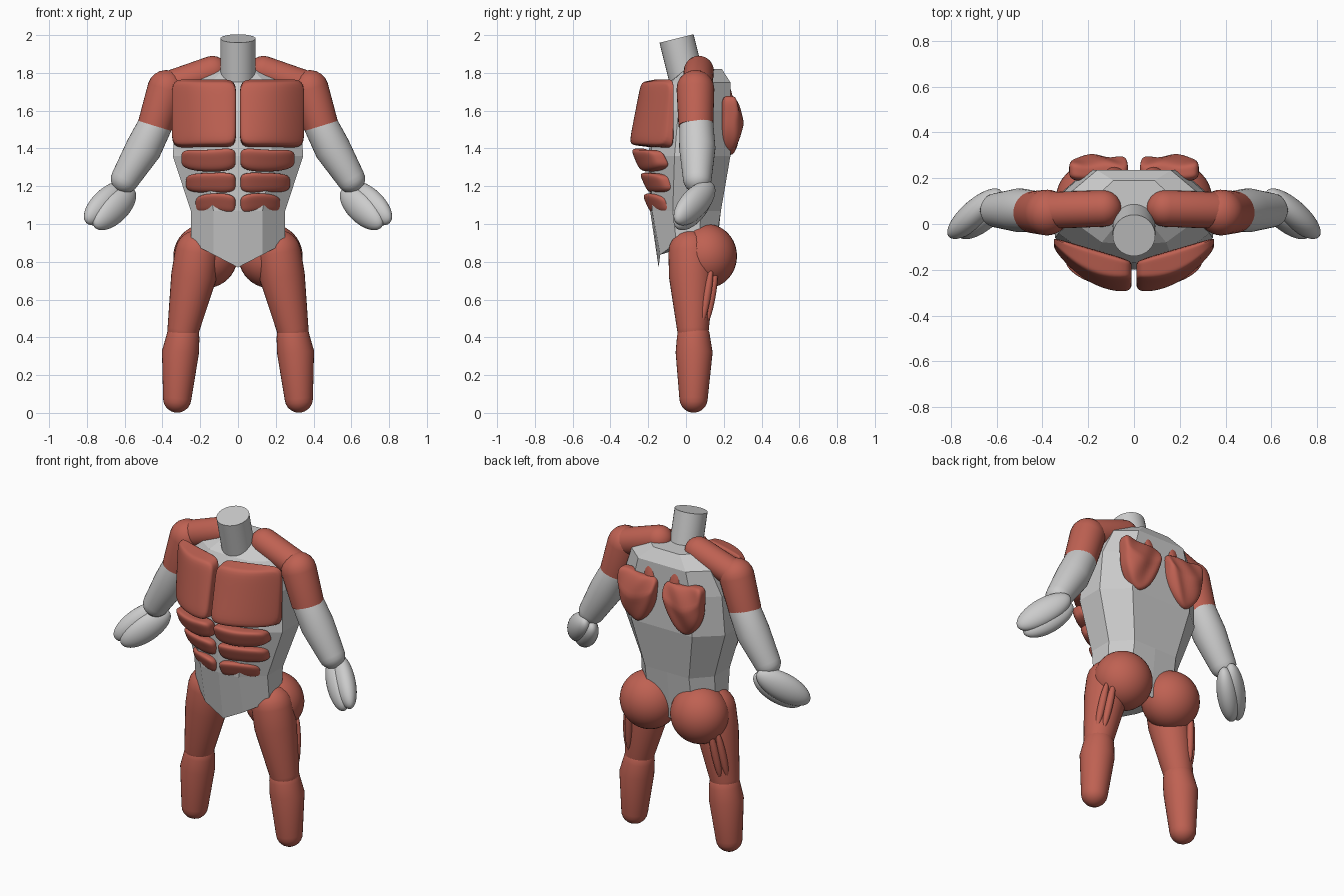
import bpy, bmesh, math
from mathutils import Vector, Matrix

if "Cube" in bpy.data.objects:
    bpy.data.objects.remove(bpy.data.objects["Cube"])

red = bpy.data.materials.new("muscle_red")
red.diffuse_color = (0.52, 0.12, 0.085, 1)
red.use_nodes = True
red.node_tree.nodes["Principled BSDF"].inputs["Base Color"].default_value = red.diffuse_color


def finish(bm, name, mat=None, mirror=True, smooth=True):
    bmesh.ops.recalc_face_normals(bm, faces=bm.faces[:])
    me = bpy.data.meshes.new(name)
    bm.to_mesh(me)
    bm.free()
    ob = bpy.data.objects.new(name, me)
    bpy.context.collection.objects.link(ob)
    if mat:
        me.materials.append(mat)
    if smooth:
        bpy.ops.object.select_all(action='DESELECT')
        ob.select_set(True)
        bpy.context.view_layer.objects.active = ob
        bpy.ops.object.shade_smooth_by_angle(angle=math.radians(40))
    if mirror:
        ob.modifiers.new("Mirror", 'MIRROR').use_axis = (True, False, False)
    return ob


def loft(bm, rings):
    rings = [[bm.verts.new(p) for p in r] for r in rings]
    n = len(rings[0])
    for a, b in zip(rings, rings[1:]):
        for i in range(n):
            j = (i + 1) % n
            bm.faces.new((a[i], a[j], b[j], b[i]))
    bm.faces.new(rings[0])
    bm.faces.new(rings[-1][::-1])


def limb(name, pts, mat=None, start_round=True, end_round=True, mirror=True, n=32):
    """Round tube through (x, y, z, radius) points with optional domed ends."""
    c = [(Vector(p[:3]), p[3]) for p in pts]
    axis = (c[-1][0] - c[0][0]).normalized()
    dome = [math.radians(a) for a in (85, 70, 52, 35, 18)]
    prof = list(c)
    if start_round:
        p, r = c[0]
        prof = [(p - axis * r * math.sin(a), r * math.cos(a)) for a in dome] + prof
    if end_round:
        p, r = c[-1]
        prof += [(p + axis * r * math.sin(a), r * math.cos(a)) for a in dome[::-1]]
    q = axis.to_track_quat('Z', 'Y')
    bm = bmesh.new()
    loft(bm, [[p + q @ Vector((r * math.cos(t), r * math.sin(t), 0))
               for t in (2 * math.pi * i / n for i in range(n))] for p, r in prof])
    return finish(bm, name, mat, mirror)


def ellipsoid(name, center, radii, mat=None, direction=(0, 0, 1)):
    m = (Matrix.Translation(center) @ Vector(direction).to_track_quat('Z', 'Y').to_matrix().to_4x4()
         @ Matrix.Diagonal((*radii, 1)))
    bm = bmesh.new()
    bmesh.ops.create_uvsphere(bm, u_segments=32, v_segments=20, radius=1, matrix=m)
    return finish(bm, name, mat)


def pad(name, warp, power=6):
    """Rounded block on [-1, 1] cubed, bent into place by warp(u, w, v)."""
    bm = bmesh.new()
    bmesh.ops.create_cube(bm, size=2)
    bmesh.ops.subdivide_edges(bm, edges=bm.edges[:], cuts=13, use_grid_fill=True)
    for vert in bm.verts:
        c = vert.co
        k = sum(abs(a) ** power for a in c) ** (1 / power)
        vert.co = warp(*(c / k))
    return finish(bm, name, red)


def mix(a, b, s):
    return a + (b - a) * (s + 1) / 2


# faceted torso: z, half width, front y, back y
rings = []
for i, (z, w, f, b) in enumerate([(0.77, 0.25, -0.145, 0.15), (1.07, 0.25, -0.19, 0.185),
                                  (1.36, 0.345, -0.20, 0.235), (1.60, 0.33, -0.17, 0.235),
                                  (1.75, 0.27, -0.09, 0.235), (1.82, 0.15, -0.01, 0.19)]):
    d = b - f
    half = [(0, f), (0.52, f + 0.03 * d), (1, f + 0.32 * d), (1, b - 0.28 * d), (0.6, b), (0, b)]
    outline = half + [(-x, y) for x, y in half[-2:0:-1]]
    rings.append([(x * w, y, z + (0.13 * abs(x) if i == 0 else 0)) for x, y in outline])
bm = bmesh.new()
loft(bm, rings)
finish(bm, "torso", mirror=False, smooth=False)

# neck
limb("neck", [(0, 0.015, 1.72, 0.093), (0, -0.05, 1.982, 0.093)], None, False, False, False)


# chest
def chest(u, w, v):
    t = (u + 1) / 2
    front = -0.305 + 0.19 * t ** 2.3 + 0.07 * (v + 1) / 2 * (1 - 0.6 * t)
    back = -0.16 + 0.10 * t
    return (0.18 + 0.17 * u, mix(front, back, w), 1.585 + 0.175 * v + 0.01 * w * v)


pad("chest_muscle", chest, 8)

# abdominals
for i, (z0, z1, x1, f) in enumerate([(1.285, 1.41, 0.30, -0.30), (1.16, 1.275, 0.275, -0.255),
                                     (1.045, 1.155, 0.225, -0.24)]):
    def ab(u, w, v):
        t = (u + 1) / 2
        front = f + 0.09 * t ** 2 + 0.05 * (1 - v) / 2
        z = mix(z0, z1, v * (1 - 0.15 * t)) + 0.012 * math.sin(3 * t) * (i - 1)
        return (mix(0.012, x1, u), mix(front, front + 0.10, w), z)
    pad(f"abdominal_{i + 1}", ab, 4)


# upper back pads: wide at top, tapering to a rounded point
def back_pad(u, w, v):
    top = 1.665 + 0.03 * u * u + 0.01 * u
    bottom = 1.365 + 0.10 * abs(u - 0.1) ** 1.6
    bulge = 0.30 - 0.03 * abs(v - 0.1) + 0.007 * math.sin(5 * u + 3 * v)
    return (0.155 + u * (0.125 + 0.01 * v), mix(0.185, bulge, w), mix(bottom, top, v))


pad("back_muscle", back_pad, 4)
ellipsoid("inner_back_muscle", (0.085, 0.20, 1.65), (0.05, 0.05, 0.14), red, (0.1, -0.15, 1))

# shoulders
limb("trapezius", [(0.135, 0.068, 1.81, 0.08), (0.35, 0.06, 1.735, 0.08)], red)
limb("shoulder", [(0.38, 0.05, 1.715, 0.1), (0.44, 0.052, 1.52, 0.092)], red, True, False)

# arms and two-part hands
limb("arm", [(0.435, 0.055, 1.53, 0.09), (0.50, 0.06, 1.40, 0.096), (0.597, 0.06, 1.24, 0.076)])
ellipsoid("outer_hand", (0.695, 0.045, 1.11), (0.06, 0.08, 0.175), None, (0.215, -0.19, -0.19))
ellipsoid("inner_hand", (0.655, 0.035, 1.083), (0.06, 0.08, 0.165), None, (0.205, -0.17, -0.19))

# hips and legs
ellipsoid("glute", (0.172, 0.11, 0.83), (0.17, 0.16, 0.17), red)
limb("thigh", [(0.215, 0.025, 0.85, 0.118), (0.235, 0.03, 0.72, 0.12),
               (0.29, 0.037, 0.44, 0.084)], red)
limb("lower_leg", [(0.292, 0.04, 0.40, 0.088), (0.305, 0.043, 0.32, 0.098),
                   (0.322, 0.04, 0.076, 0.075)], red)
for i, x in enumerate((0.295, 0.325)):
    ellipsoid(f"hamstring_{i + 1}", (x, 0.135 - 0.025 * i, 0.62), (0.022, 0.022, 0.15),
              red, (-0.03, 0.045, 0.26))
